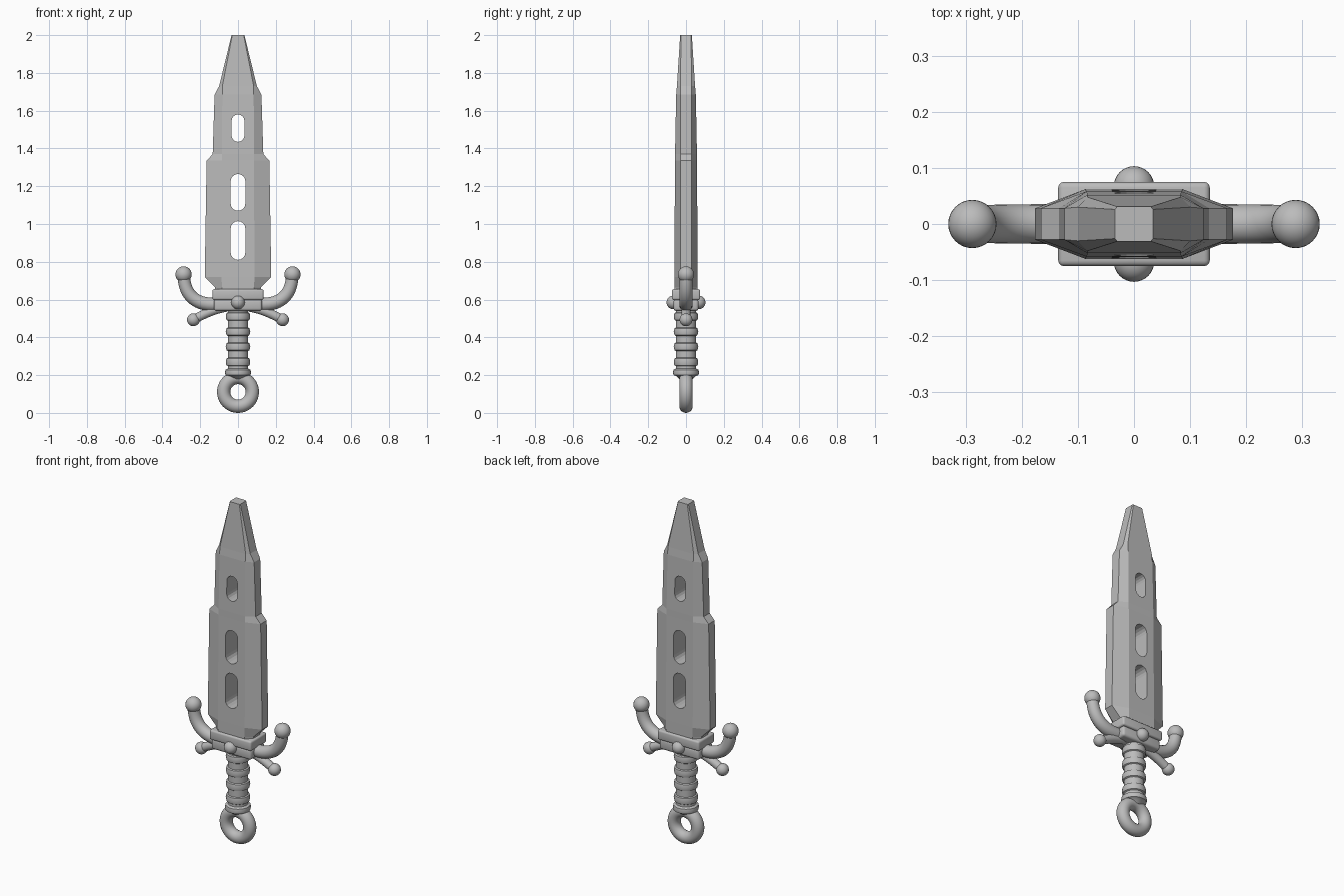
import bpy, bmesh, math
from mathutils import Vector

cube = bpy.data.objects.get("Cube")
if cube:
    bpy.data.objects.remove(cube, do_unlink=True)

steel = bpy.data.materials.new("grey_steel")
steel.use_nodes = True
steel.diffuse_color = (0.5, 0.5, 0.5, 1)
steel.node_tree.nodes["Principled BSDF"].inputs["Base Color"].default_value = (0.5, 0.5, 0.5, 1)


def finish(bm, name, smooth=True):
    bmesh.ops.recalc_face_normals(bm, faces=bm.faces[:])
    mesh = bpy.data.meshes.new(name)
    bm.to_mesh(mesh)
    bm.free()
    mesh.materials.append(steel)
    obj = bpy.data.objects.new(name, mesh)
    bpy.context.collection.objects.link(obj)
    if smooth:
        bpy.ops.object.select_all(action='DESELECT')
        obj.select_set(True)
        bpy.context.view_layer.objects.active = obj
        bpy.ops.object.shade_smooth_by_angle(angle=math.radians(35))
    return obj


def loft(rings, name, smooth=True, closed=False):
    """Skin a list of equal-length point rings."""
    bm = bmesh.new()
    loops = [[bm.verts.new(p) for p in ring] for ring in rings]
    n = len(loops[0])
    pairs = list(zip(loops, loops[1:]))
    if closed:
        pairs.append((loops[-1], loops[0]))
    else:
        bm.faces.new(loops[0])
        bm.faces.new(loops[-1])
    for a, b in pairs:
        for i in range(n):
            j = (i + 1) % n
            bm.faces.new((a[i], a[j], b[j], b[i]))
    return finish(bm, name, smooth)


def circle(n):
    return [(math.cos(math.tau * i / n), math.sin(math.tau * i / n)) for i in range(n)]


def ball(name, pos, r):
    bm = bmesh.new()
    bmesh.ops.create_uvsphere(bm, u_segments=32, v_segments=16, radius=r)
    bmesh.ops.translate(bm, verts=bm.verts, vec=pos)
    return finish(bm, name)


def block(name, half_x, half_y, low, high, bevel):
    bm = bmesh.new()
    bmesh.ops.create_cube(bm, size=1)
    for v in bm.verts:
        v.co = (v.co.x * 2 * half_x, v.co.y * 2 * half_y, low if v.co.z < 0 else high)
    bmesh.ops.bevel(bm, geom=bm.edges[:], offset=bevel, segments=3, profile=0.5, affect='EDGES')
    return finish(bm, name)


def tube(name, side, a, b, c, d, r0, r1):
    """Tapered tube along a Bezier in the xz plane."""
    rings = []
    pts = [Vector((x * side, 0, z)) for x, z in (a, b, c, d)]
    for k in range(17):
        t = k / 16
        s = 1 - t
        p = pts[0]*s**3 + pts[1]*3*s*s*t + pts[2]*3*s*t*t + pts[3]*t**3
        tan = (pts[1]-pts[0])*s*s + (pts[2]-pts[1])*2*s*t + (pts[3]-pts[2])*t*t
        across = Vector((0, 1, 0)).cross(tan.normalized())
        r = r0 + (r1 - r0) * t
        rings.append([p + across * r * u + Vector((0, r * v, 0)) for u, v in circle(20)])
    return loft(rings, name)


# Blade: z, edge half width, flat half width, flat half depth, edge half depth
sections = [
    (0.63, 0.115, 0.085, 0.062, 0.03),
    (0.665, 0.122, 0.085, 0.062, 0.03),
    (0.72, 0.176, 0.087, 0.062, 0.028),
    (1.335, 0.166, 0.085, 0.058, 0.028),
    (1.37, 0.134, 0.085, 0.058, 0.028),
    (1.685, 0.124, 0.083, 0.052, 0.028),
    (1.73, 0.1, 0.083, 0.048, 0.03),
    (2.0, 0.034, 0.03, 0.031, 0.026),
]
blade = loft([[(e, -q, z), (e, q, z), (f, d, z), (-f, d, z),
               (-e, q, z), (-e, -q, z), (-f, -d, z), (f, -d, z)]
              for z, e, f, d, q in sections], "blade", smooth=False)

# Rounded slots cut through the blade
for i, (low, high, r) in enumerate([(0.81, 1.015, 0.039), (1.07, 1.265, 0.039), (1.435, 1.58, 0.034)]):
    outline = []
    for k in range(18):
        t = math.pi * (k if k < 9 else k - 1) / 8
        centre = high - r if k < 9 else low + r
        outline.append((r * math.cos(t), centre + r * math.sin(t)))
    cutter = loft([[(x, y, z) for x, z in outline] for y in (-0.2, 0.2)], f"slot_cutter_{i}", False)
    cutter.hide_render = True
    cutter.hide_set(True)
    cut = blade.modifiers.new(f"slot_{i}", 'BOOLEAN')
    cut.object = cutter
    cut.solver = 'EXACT'

# Apply the cuts and drop the cutters
depsgraph = bpy.context.evaluated_depsgraph_get()
cut_mesh = bpy.data.meshes.new_from_object(blade.evaluated_get(depsgraph))
blade.modifiers.clear()
blade.data = cut_mesh
for obj in [o for o in bpy.data.objects if o.name.startswith("slot_cutter")]:
    bpy.data.objects.remove(obj, do_unlink=True)

# Guard blocks and studs
block("guard_upper", 0.135, 0.075, 0.598, 0.655, 0.01)
block("guard_lower", 0.128, 0.066, 0.54, 0.602, 0.014)
for side, name in ((-1, "front"), (1, "back")):
    ball(f"guard_stud_{name}", (0, side * 0.067, 0.585), 0.036)

# Guard arms with ball ends
for side, name in ((1, "left"), (-1, "right")):
    tube(f"upper_arm_{name}", side, (0.1, 0.575), (0.22, 0.565), (0.283, 0.62), (0.287, 0.725), 0.036, 0.033)
    ball(f"upper_arm_ball_{name}", (side * 0.288, 0, 0.733), 0.043)
    tube(f"lower_arm_{name}", side, (0.06, 0.56), (0.12, 0.55), (0.18, 0.525), (0.235, 0.493), 0.024, 0.024)
    ball(f"lower_arm_ball_{name}", (side * 0.236, 0, 0.493), 0.034)

# Ribbed grip with a collar at its foot
profile = [(0.035, 0.18), (0.052, 0.195), (0.066, 0.2), (0.069, 0.214), (0.066, 0.228), (0.054, 0.235)]
for k in range(4):
    z = 0.27 + 0.08 * k
    profile += [(0.054, z - 0.022), (0.061, z - 0.018), (0.065, z),
                (0.061, z + 0.018), (0.054, z + 0.022)]
profile.append((0.054, 0.56))
loft([[(r * u, r * v, z) for u, v in circle(32)] for r, z in profile], "grip")

# Pommel ring
loft([[((0.076 + 0.035 * u) * c, 0.035 * v, 0.111 + (0.076 + 0.035 * u) * s)
       for u, v in circle(20)] for c, s in circle(40)], "pommel_ring", closed=True)
